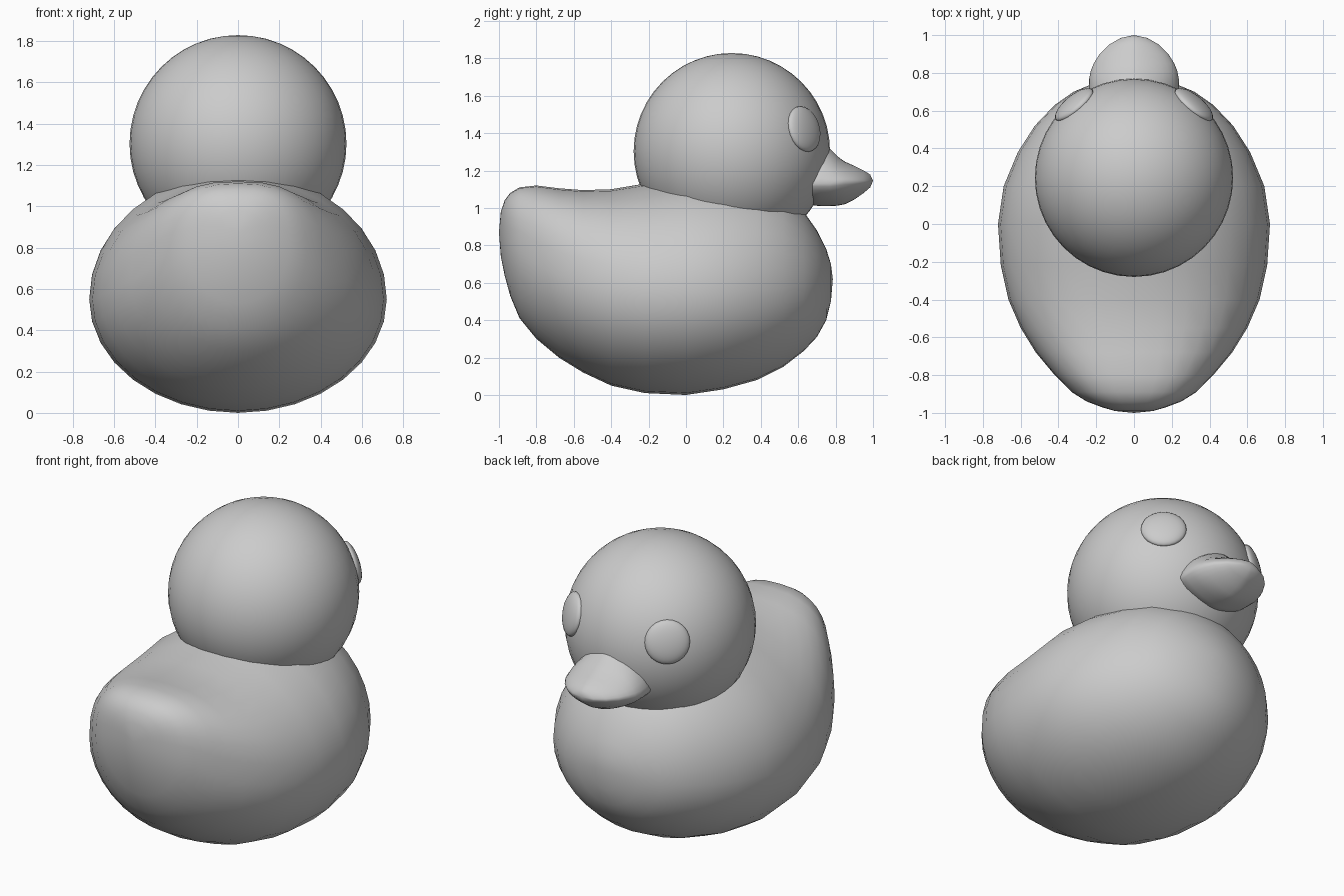
import bpy, bmesh, math
from mathutils import Vector

if "Cube" in bpy.data.objects:
    bpy.data.objects.remove(bpy.data.objects["Cube"])


def finish(bm, name):
    bmesh.ops.recalc_face_normals(bm, faces=bm.faces)
    mesh = bpy.data.meshes.new(name)
    bm.to_mesh(mesh)
    bm.free()
    for p in mesh.polygons:
        p.use_smooth = True
    obj = bpy.data.objects.new(name, mesh)
    bpy.context.collection.objects.link(obj)
    return obj


def loft(name, sections, back_tip, front_tip, power, segments=32):
    """Skin superellipse sections (y, half width, mid z, top z, bottom z) along y."""
    bm = bmesh.new()
    rings = []
    for y, w, mid, top, bot in sections:
        ring = []
        for i in range(segments):
            a = 2 * math.pi * i / segments
            c, s = math.cos(a), math.sin(a)
            e = 2 / power(y, s)
            x = w * math.copysign(abs(c) ** e, c)
            h = (top - mid) if s > 0 else (bot - mid)
            ring.append(bm.verts.new((x, y, mid + h * abs(s) ** e)))
        rings.append(ring)
    for r0, r1 in zip(rings, rings[1:]):
        for i in range(segments):
            j = (i + 1) % segments
            bm.faces.new((r0[i], r0[j], r1[j], r1[i]))
    for ring, (y, z) in ((rings[0], back_tip), (rings[-1], front_tip)):
        tip = bm.verts.new((0, y, z))
        for i in range(segments):
            bm.faces.new((ring[i], ring[(i + 1) % segments], tip))
    return finish(bm, name)


def ball(name, center, scale, normal=(0, 0, 1), u=32, v=20):
    bm = bmesh.new()
    bmesh.ops.create_uvsphere(bm, u_segments=u, v_segments=v, radius=1)
    obj = finish(bm, name)
    obj.location = center
    obj.scale = scale
    obj.rotation_euler = Vector(normal).to_track_quat('Z', 'Y').to_euler()
    return obj


# Body with the raised, broad tail (squarer upper section towards the tail)
body = [
    (-0.99, .10, .87, .98, .74), (-.97, .17, .85, 1.04, .64),
    (-.94, .25, .82, 1.08, .53), (-.89, .33, .78, 1.11, .41),
    (-.80, .42, .70, 1.12, .30), (-.68, .52, .64, 1.105, .20),
    (-.55, .60, .60, 1.095, .12), (-.40, .665, .57, 1.10, .05),
    (-.22, .705, .55, 1.13, .01), (0, .72, .55, 1.165, 0),
    (.20, .69, .55, 1.16, .03), (.38, .615, .56, 1.13, .08),
    (.52, .525, .57, 1.08, .15), (.63, .42, .58, .98, .235),
    (.70, .32, .59, .88, .31), (.75, .20, .60, .78, .40),
    (.775, .10, .61, .70, .50),
]
loft("body", body, (-1.0, .87), (.785, .62),
     lambda y, s: 2 + (0.6 * min(1, max(0, (-y - .2) / .6)) if s > 0 else 0))

# Head
head_center = Vector((0, .245, 1.303))
head_radius = .525
ball("head", head_center, (head_radius,) * 3, u=40, v=24)

# Bill: lens-shaped sections with a pointed side edge
bill = [
    (.60, .235, 1.13, 1.36, 1.02), (.72, .238, 1.13, 1.34, 1.01),
    (.77, .237, 1.13, 1.315, 1.01), (.81, .229, 1.135, 1.275, 1.012),
    (.85, .213, 1.14, 1.247, 1.02), (.90, .182, 1.14, 1.225, 1.045),
    (.95, .132, 1.14, 1.20, 1.08), (.985, .07, 1.14, 1.178, 1.11),
]
loft("bill", bill, (.60, 1.15), (1.0, 1.145), lambda y, s: 1.6)

# Eyes: flattened domes set on the head
for side, label in ((-1, "left"), (1, "right")):
    n = Vector((side * .32, .39, .12)).normalized()
    ball("eye_" + label, head_center + n * .513, (.125, .125, .042), n, 24, 14)
